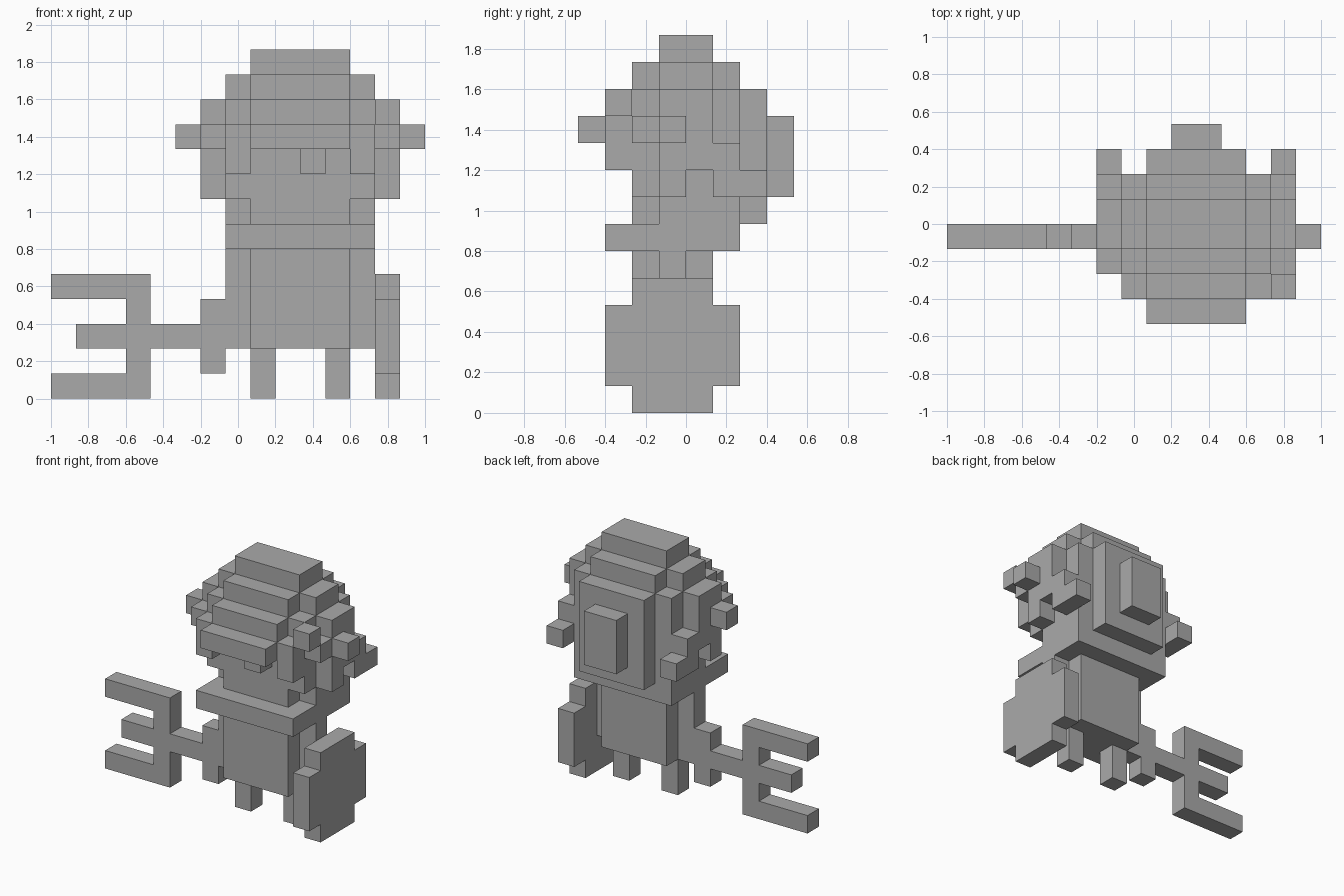
import bpy
import bmesh
from mathutils import Vector

CELL = 2 / 15
ORIGIN = Vector((-1, -4 * CELL, 0))
HEAD_MIRROR = 20  # mirrored cell edges of the figure add up to this

default_cube = bpy.data.objects.get("Cube")
if default_cube:
    bpy.data.objects.remove(default_cube, do_unlink=True)

grey = bpy.data.materials.new("plain_grey")
grey.use_nodes = True
grey.diffuse_color = (0.4, 0.4, 0.4, 1)
grey.node_tree.nodes["Principled BSDF"].inputs["Base Color"].default_value = grey.diffuse_color

parts = {}


def block(name, x_range, y_range, z_range, mirrored=False):
    """Fill a block of cells in a part, optionally on both sides of the figure."""
    cells = parts.setdefault(name, set())
    for x in range(*x_range):
        for y in range(*y_range):
            for z in range(*z_range):
                cells.add((x, y, z))
                if mirrored:
                    cells.add((HEAD_MIRROR - 1 - x, y, z))


def build_part(name, cells, occupied):
    """Make one mesh from the exposed sides of the part's cells."""
    bm = bmesh.new()
    corners = {}

    def corner(position):
        key = tuple(position)
        if key not in corners:
            corners[key] = bm.verts.new(ORIGIN + Vector(key) * CELL)
        return corners[key]

    for cell in sorted(cells):
        for axis in range(3):
            for side in (0, 1):
                neighbour = list(cell)
                neighbour[axis] += 2 * side - 1
                if tuple(neighbour) in occupied:
                    continue
                u, v = (axis + 1) % 3, (axis + 2) % 3
                loop = []
                for du, dv in ((0, 0), (1, 0), (1, 1), (0, 1)):
                    position = list(cell)
                    position[axis] += side
                    position[u] += du
                    position[v] += dv
                    loop.append(corner(position))
                bm.faces.new(loop if side else loop[::-1])
    # Merge the flat areas into large faces
    bmesh.ops.dissolve_limit(bm, angle_limit=0.01, verts=bm.verts[:], edges=bm.edges[:])
    mesh = bpy.data.meshes.new(name)
    bm.to_mesh(mesh)
    bm.free()
    mesh.materials.append(grey)
    bpy.context.collection.objects.link(bpy.data.objects.new(name, mesh))


# Trident: shaft, crossbar and three prongs
block("trident", (4, 6), (3, 4), (2, 3))
block("trident", (3, 4), (3, 4), (0, 5))
for start, height in ((0, 0), (1, 2), (0, 4)):
    block("trident", (start, 3), (3, 4), (height, height + 1))

# Body, legs and arms
block("torso", (8, 12), (2, 5), (2, 6))
block("legs", (11, 12), (3, 4), (0, 2), mirrored=True)
block("arms", (12, 13), (3, 4), (2, 6), mirrored=True)
block("right_hand", (6, 7), (3, 4), (1, 4))

# Shield with stepped corners
block("shield", (13, 14), (2, 5), (0, 5))
block("shield", (13, 14), (1, 6), (1, 4))

# Collar and head
block("collar", (7, 13), (1, 6), (6, 7))
block("head", (8, 12), (2, 6), (7, 8))
block("head", (12, 13), (3, 6), (7, 8), mirrored=True)
block("head", (7, 13), (2, 6), (8, 10))
block("nose", (10, 11), (1, 2), (9, 10))

# Stepped helmet: broad middle strip, narrower shoulders
for step in range(4):
    top = 14 - step
    block("helmet", (8, 12), (3 - step, min(5 + step, 7)), (top - 1, top))
for step in range(3):
    top = 13 - step
    block("helmet", (12, 13), (3 - step, min(5 + step, 6)), (top - 1, top), mirrored=True)
block("cheek_guards", (12, 13), (1, 2), (9, 10), mirrored=True)

# Side panels with a stepped lower edge
block("side_panels", (13, 14), (3, 5), (9, 12), mirrored=True)
block("side_panels", (13, 14), (3, 4), (8, 9), mirrored=True)
block("side_panels", (13, 14), (5, 6), (8, 10), mirrored=True)
block("side_panels", (13, 14), (6, 7), (8, 9), mirrored=True)

# Ears and horns
block("ears", (14, 15), (3, 4), (10, 11), mirrored=True)
block("horns", (13, 14), (2, 3), (10, 11), mirrored=True)
block("horn_tip", (13, 14), (1, 2), (11, 12))

# Back plate and its raised boss
block("back_plate", (8, 12), (6, 7), (7, 12))
block("back_boss", (9, 11), (7, 8), (8, 11))

occupied = set().union(*parts.values())
for part_name, part_cells in parts.items():
    build_part(part_name, part_cells, occupied)
